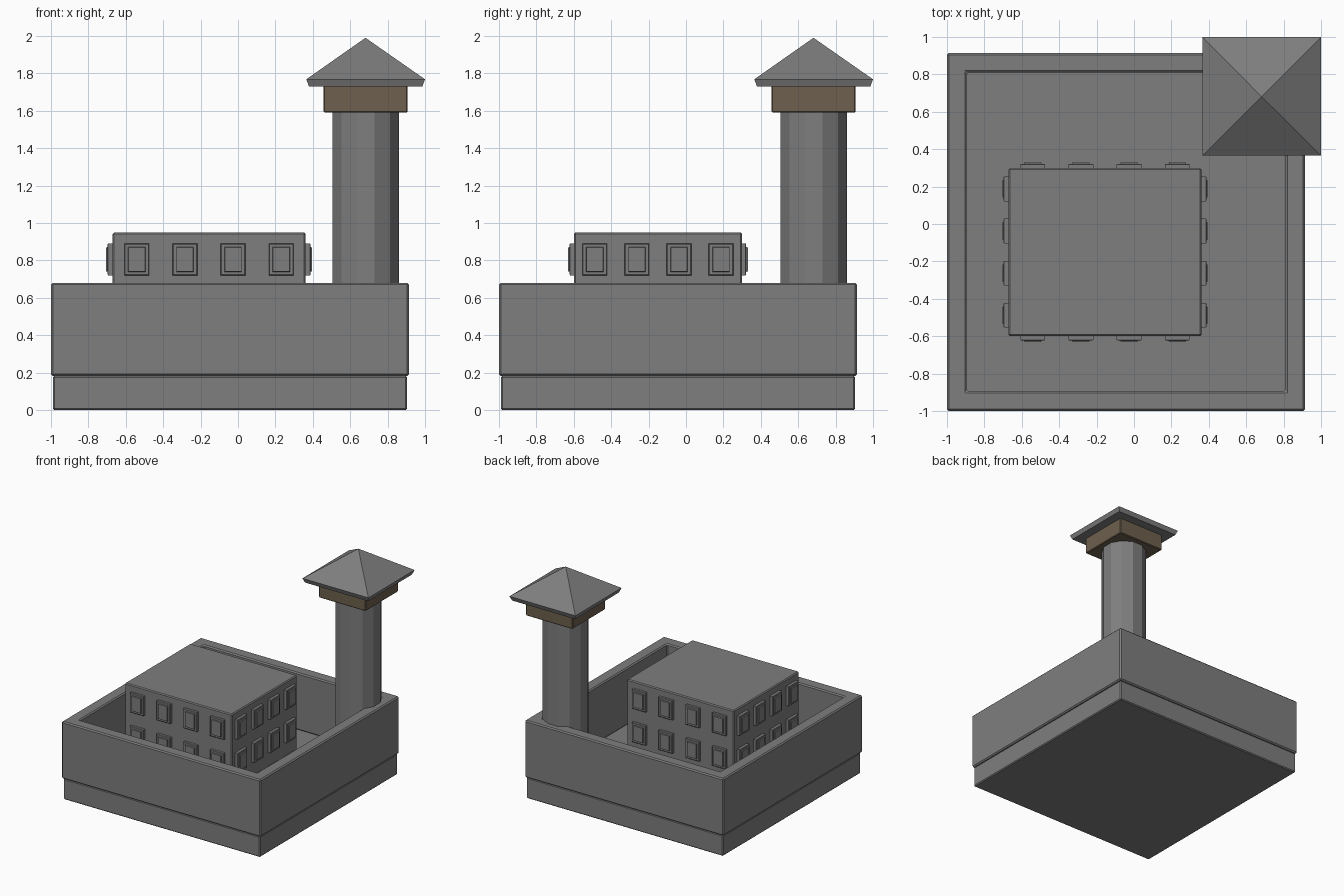
import bpy, bmesh, math
from mathutils import Vector, Matrix

if "Cube" in bpy.data.objects:
    bpy.data.objects.remove(bpy.data.objects["Cube"])


def material(name, rgb):
    m = bpy.data.materials.new(name)
    m.diffuse_color = (*rgb, 1)
    m.use_nodes = True
    m.node_tree.nodes["Principled BSDF"].inputs["Base Color"].default_value = m.diffuse_color
    return m


GREY = material("stone grey", (0.21, 0.21, 0.21))
BROWN = material("wood brown", (0.155, 0.115, 0.075))


def finish(name, bm, mat, bevel=0):
    bmesh.ops.recalc_face_normals(bm, faces=bm.faces)
    me = bpy.data.meshes.new(name)
    bm.to_mesh(me)
    bm.free()
    me.materials.append(mat)
    ob = bpy.data.objects.new(name, me)
    bpy.context.collection.objects.link(ob)
    if bevel:
        mod = ob.modifiers.new("edge_bevel", 'BEVEL')
        mod.width = bevel
        mod.segments = 1
        mod.limit_method = 'ANGLE'
    return ob


def loft(bm, rings, matrix, closed=False, cap_start=True):
    """Stack rectangles (half width, half depth, height), capped or closed into a ring."""
    loops = []
    for a, b, h in rings:
        loops.append([bm.verts.new(matrix @ Vector((sx * a, sy * b, h)))
                      for sx, sy in ((-1, -1), (1, -1), (1, 1), (-1, 1))])
    pairs = list(zip(loops, loops[1:]))
    if closed:
        pairs.append((loops[-1], loops[0]))
    else:
        if cap_start:
            bm.faces.new(loops[0])
        bm.faces.new(loops[-1])
    for lo, hi in pairs:
        for i in range(4):
            j = (i + 1) % 4
            bm.faces.new((lo[i], lo[j], hi[j], hi[i]))


def block(name, rings, cx, cy, mat, bevel=0, closed=False):
    bm = bmesh.new()
    loft(bm, rings, Matrix.Translation((cx, cy, 0)), closed)
    return finish(name, bm, mat, bevel)


# Ground slab and the surrounding wall
C = -0.0425
block("base_slab", [(0.947, 0.947, 0), (0.947, 0.947, 0.182)], C, C, GREY, 0.008)
block("outer_wall", [(0.957, 0.957, 0.182), (0.957, 0.957, 0.68),
                     (0.852, 0.852, 0.68), (0.852, 0.852, 0.182)],
      C, C, GREY, 0.01, closed=True)

# Main building
BX, BY, HX, HY = -0.155, -0.15, 0.515, 0.45
block("building", [(HX, HY, 0.08), (HX, HY, 0.95)], BX, BY, GREY, 0.008)

# Raised windows: four columns by three rows on each side
for k, side in enumerate(("front", "right", "back", "left")):
    ang = k * math.pi / 2
    on_x = k % 2 == 1
    reach, half = (HX, HY) if on_x else (HY, HX)
    d1, d2 = (0.027, 0.036) if on_x else (0.022, 0.031)
    bm = bmesh.new()
    for col in range(4):
        u = (col - 1.5) * half / 2
        for row in range(3):
            z = 0.805 - row * 0.29
            # local z points out of the wall, local y points up
            m = (Matrix.Translation((BX, BY, 0)) @ Matrix.Rotation(ang, 4, 'Z')
                 @ Matrix.Translation((u, -reach, z)) @ Matrix.Rotation(math.pi / 2, 4, 'X'))
            loft(bm, [(0.066, 0.085, -0.005), (0.066, 0.085, d1 - 0.003),
                      (0.062, 0.081, d1), (0.046, 0.066, d1), (0.044, 0.064, d2)], m)
    finish(side + "_windows", bm, GREY)

# Twelve-sided tower shaft
T = 0.6825
bm = bmesh.new()
bmesh.ops.create_cone(bm, cap_ends=True, segments=12, radius1=0.184, radius2=0.184, depth=1.42,
                      matrix=Matrix.Translation((T, T, 0.89)) @ Matrix.Rotation(math.radians(15), 4, 'Z'))
finish("tower_shaft", bm, GREY)

# Wooden lookout block and pyramid roof
block("tower_lookout", [(0.225, 0.225, 1.59), (0.225, 0.225, 1.735)], T, T, BROWN, 0.006)
bm = bmesh.new()
loft(bm, [(0.303, 0.303, 1.73), (0.3175, 0.3175, 1.768), (0.001, 0.001, 1.99)],
     Matrix.Translation((T, T, 0)))
bmesh.ops.remove_doubles(bm, verts=bm.verts, dist=0.004)
finish("tower_roof", bm, GREY)
